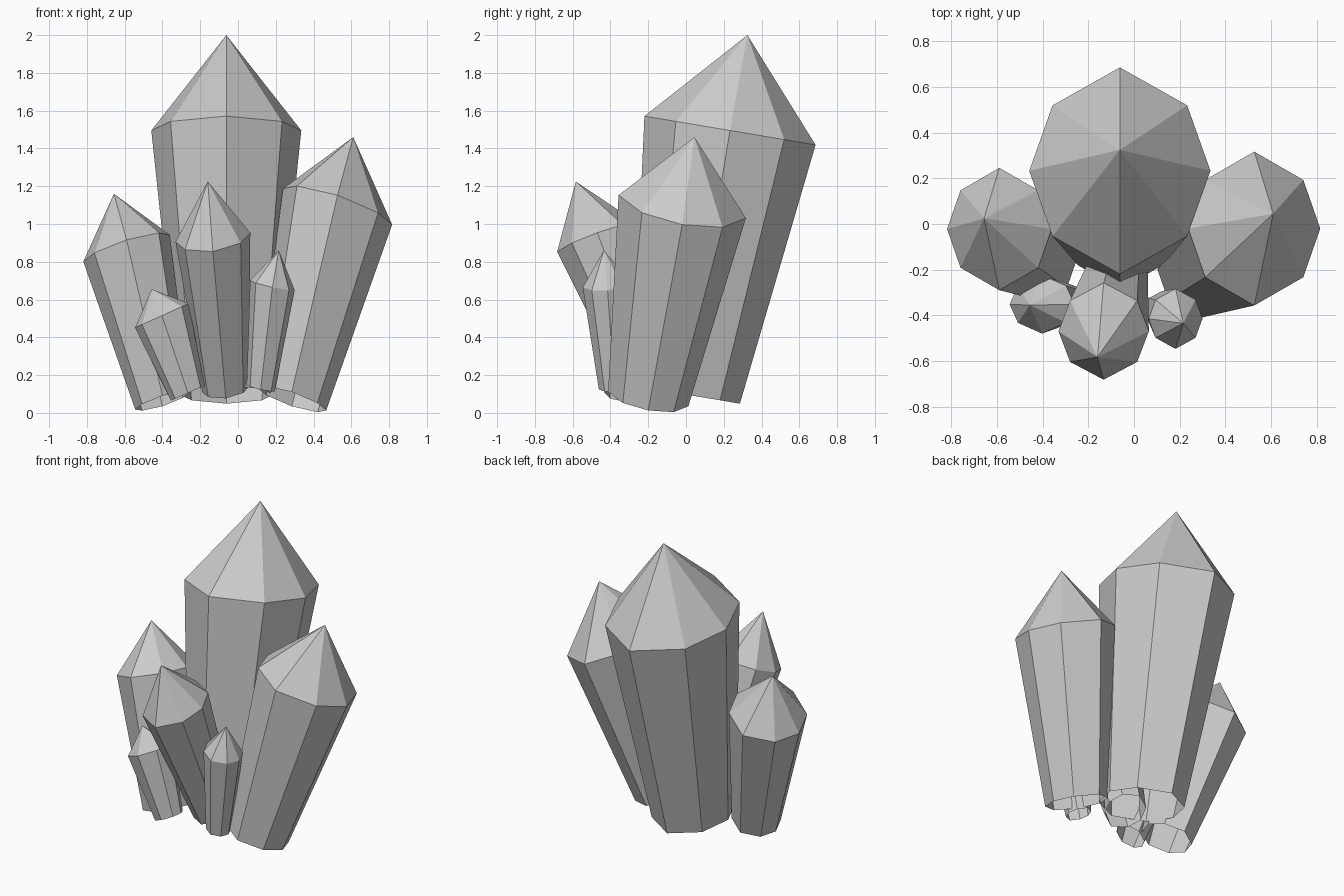
import bpy, bmesh

if "Cube" in bpy.data.objects:
    bpy.data.objects.remove(bpy.data.objects["Cube"])

# Slightly irregular octagon shared by all crystals (unit half-widths)
d, e = 0.743, 0.633
OCTAGON = [(1, 0), (d, e), (0, 1), (-d, e), (-1, 0), (-d, -e), (0, -1), (d, -e)]


def crystal(name, base, shoulder, tip, size, slope, taper=0.63):
    """Tapered tilted shaft, open underneath, with a pyramid point."""
    bm = bmesh.new()

    def ring(c, k):
        pts = [(u * size[0] * k, v * size[1] * k) for u, v in OCTAGON]
        return [bm.verts.new((c[0] + x, c[1] + y,
                              c[2] + slope[0] * x + slope[1] * y)) for x, y in pts]

    low, high = ring(base, taper), ring(shoulder, 1)
    top = bm.verts.new(tip)
    for i in range(8):
        j = (i + 1) % 8
        bm.faces.new((low[i], low[j], high[j], high[i]))
        bm.faces.new((high[i], high[j], top))
    mesh = bpy.data.meshes.new(name)
    bm.to_mesh(mesh)
    bm.free()
    bpy.context.collection.objects.link(bpy.data.objects.new(name, mesh))


# Three large crystals at the back and sides
crystal("main_crystal", (-0.06, 0.0, 0.097), (-0.062, 0.233, 1.495),
        (-0.062, 0.325, 2.0), (0.397, 0.453), (0, -0.168))
crystal("right_crystal", (0.285, -0.2, 0.073), (0.527, -0.02, 1.092),
        (0.61, 0.045, 1.46), (0.289, 0.337), (-0.33, -0.18))
crystal("left_crystal", (-0.40, -0.17, 0.063), (-0.59, -0.022, 0.872),
        (-0.657, 0.025, 1.16), (0.229, 0.268), (0.31, -0.165))

# Three smaller crystals in front
crystal("front_crystal", (-0.065, -0.16, 0.125), (-0.133, -0.47, 0.93),
        (-0.16, -0.583, 1.225), (0.198, 0.212), (0.12, 0.36))
crystal("small_left_crystal", (-0.265, -0.35, 0.105), (-0.403, -0.352, 0.515),
        (-0.457, -0.355, 0.655), (0.142, 0.128), (0.45, 0.0))
crystal("small_right_crystal", (0.12, -0.378, 0.13), (0.182, -0.415, 0.675),
        (0.216, -0.435, 0.86), (0.118, 0.132), (-0.22, 0.08))
